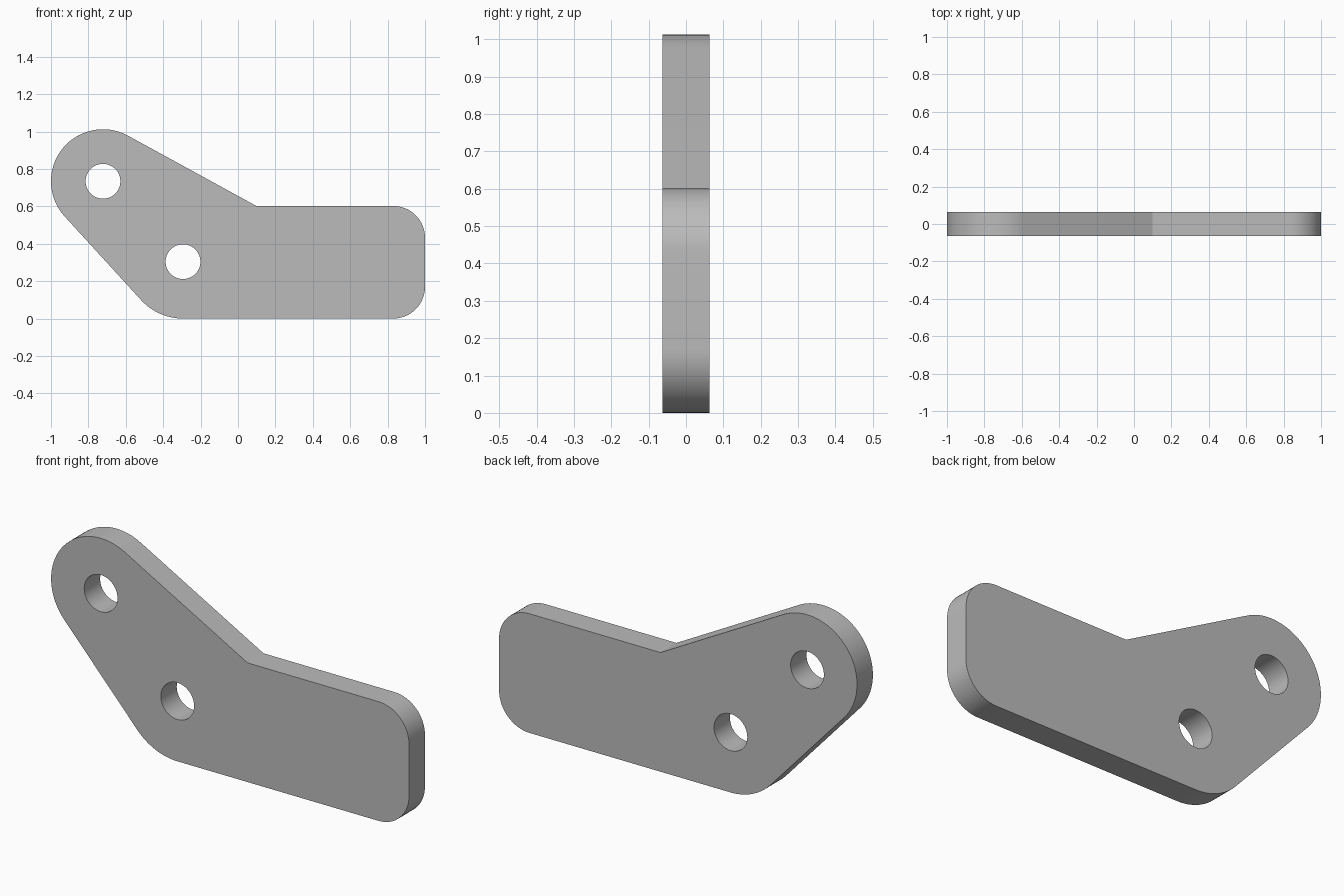
import bpy, bmesh
from math import sin, cos, pi, atan2, acos, asin, hypot, radians
from mathutils import Vector

cube = bpy.data.objects.get("Cube")
if cube:
    bpy.data.objects.remove(cube)

HALF = 0.0635
HOLE_R = 0.093
UPPER, UPPER_R = Vector((-0.722, 0.734)), 0.278
LOWER, LOWER_R = Vector((-0.294, 0.304)), 0.304
INNER = Vector((0.098, 0.602))
CORNER_R = 0.17

grey = bpy.data.materials.new("plain_grey")
grey.use_nodes = True
grey.diffuse_color = (0.5, 0.5, 0.5, 1)
grey.node_tree.nodes["Principled BSDF"].inputs["Base Color"].default_value = (0.5, 0.5, 0.5, 1)


def arc(center, radius, start, end, steps):
    angles = [start + (end - start) * i / steps for i in range(steps + 1)]
    return [center + Vector((cos(a), sin(a))) * radius for a in angles]


# Tangent directions that join the rounded ends to the straight edges
to_inner = INNER - UPPER
top_angle = atan2(to_inner.y, to_inner.x) + acos(UPPER_R / to_inner.length)
span = LOWER - UPPER
side_angle = atan2(span.y, span.x) - pi / 2 + asin((UPPER_R - LOWER_R) / span.length) + 2 * pi

# Outline, counter-clockwise
right = 1 - CORNER_R
outline = [INNER]
outline += arc(UPPER, UPPER_R, top_angle, side_angle, 40)
outline += arc(LOWER, LOWER_R, side_angle, 1.5 * pi, 16)
outline += arc(Vector((right, CORNER_R)), CORNER_R, -pi / 2, 0, 16)
outline += arc(Vector((right, INNER.y - CORNER_R)), CORNER_R, 0, pi / 2, 16)
holes = [arc(c, HOLE_R, 0, 2 * pi, 48)[:-1] for c in (UPPER, LOWER)]

# Plate face with both bolt holes, then extruded to its thickness
bm = bmesh.new()
edges = []
for loop in [outline] + holes:
    verts = [bm.verts.new((p.x, -HALF, p.y)) for p in loop]
    edges += [bm.edges.new((a, b)) for a, b in zip(verts, verts[1:] + verts[:1])]
bmesh.ops.triangle_fill(bm, edges=edges, use_beauty=True)
extruded = bmesh.ops.extrude_face_region(bm, geom=bm.faces[:], use_keep_orig=True)
bmesh.ops.translate(bm, vec=(0, 2 * HALF, 0),
                    verts=[g for g in extruded["geom"] if isinstance(g, bmesh.types.BMVert)])
bmesh.ops.recalc_face_normals(bm, faces=bm.faces[:])

mesh = bpy.data.meshes.new("bracket_plate")
bm.to_mesh(mesh)
bm.free()
mesh.materials.append(grey)
plate = bpy.data.objects.new("bracket_plate", mesh)
bpy.context.collection.objects.link(plate)
bpy.context.view_layer.objects.active = plate
plate.select_set(True)
bpy.ops.object.shade_smooth_by_angle(angle=radians(25))
